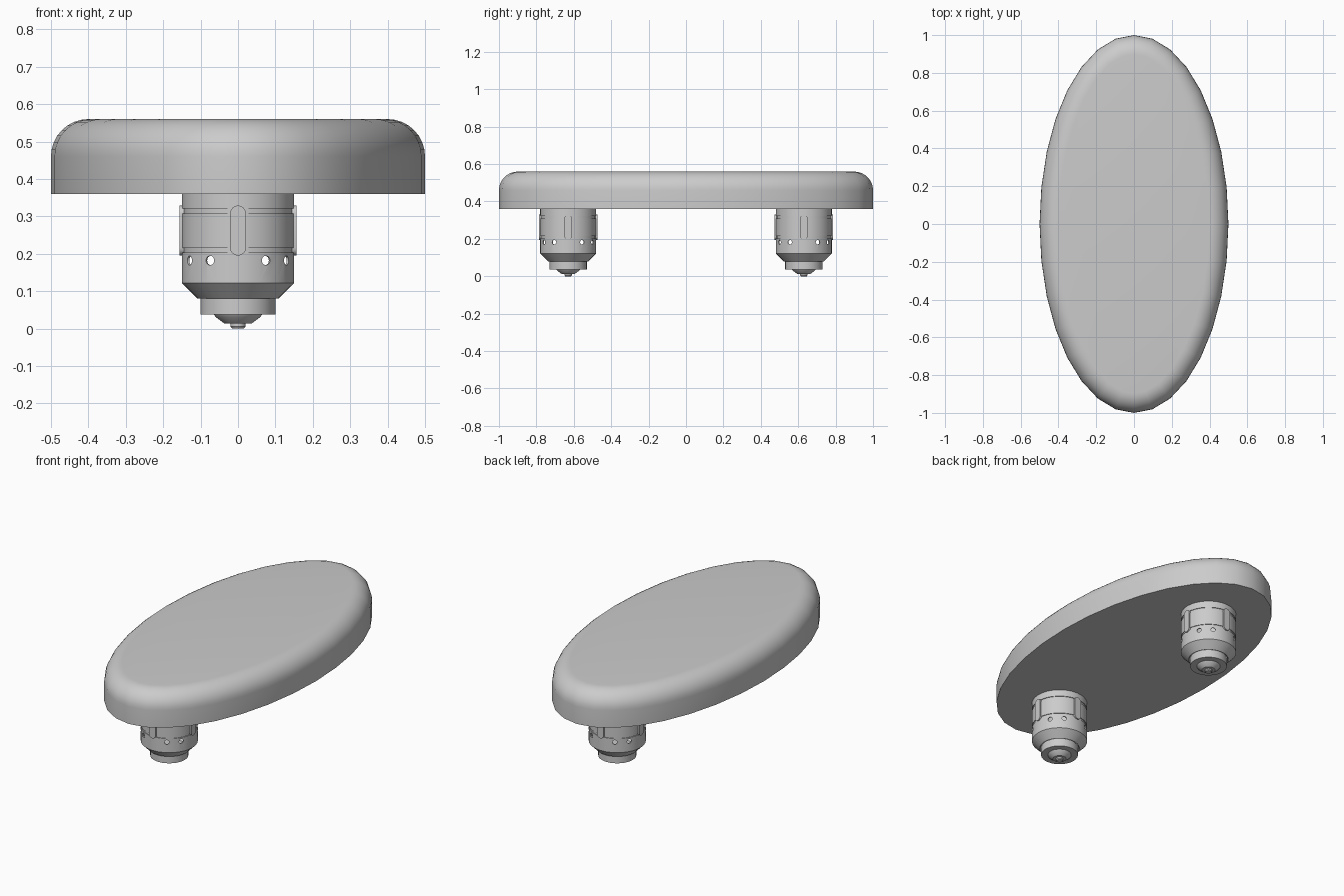
import bpy, bmesh
from math import cos, sin, pi, radians
from mathutils import Matrix

if "Cube" in bpy.data.objects:
    bpy.data.objects.remove(bpy.data.objects["Cube"], do_unlink=True)

# One plain grey for everything
grey = bpy.data.materials.new("plain grey")
grey.use_nodes = True
grey.diffuse_color = (0.6, 0.6, 0.6, 1)
grey.node_tree.nodes["Principled BSDF"].inputs["Base Color"].default_value = (0.6, 0.6, 0.6, 1)

LEG_Y = 0.63
LEG_R = 0.15


def finish(name, bm, smooth=True):
    bmesh.ops.recalc_face_normals(bm, faces=bm.faces)
    mesh = bpy.data.meshes.new(name)
    bm.to_mesh(mesh)
    bm.free()
    mesh.materials.append(grey)
    obj = bpy.data.objects.new(name, mesh)
    bpy.context.collection.objects.link(obj)
    bpy.ops.object.select_all(action="DESELECT")
    obj.select_set(True)
    bpy.context.view_layer.objects.active = obj
    if smooth:
        bpy.ops.object.shade_smooth_by_angle(angle=radians(32))
    return obj


def lathe(name, profile, y, closed=False, sides=32):
    """Spin (radius, height) points about a vertical axis at the given y."""
    bm = bmesh.new()
    rings = [[bm.verts.new((r * sin(2 * pi * i / sides), y - r * cos(2 * pi * i / sides), z))
              for i in range(sides)] for r, z in profile]
    pairs = list(zip(rings, rings[1:]))
    if closed:
        pairs.append((rings[-1], rings[0]))
    else:
        bm.faces.new(rings[0])
        bm.faces.new(rings[-1])
    for a, b in pairs:
        for i in range(sides):
            j = (i + 1) % sides
            bm.faces.new((a[i], a[j], b[j], b[i]))
    return finish(name, bm)


def apply_modifiers(obj):
    bpy.context.view_layer.objects.active = obj
    for mod in list(obj.modifiers):
        bpy.ops.object.modifier_apply(modifier=mod.name)


# Oval seat with a rounded upper rim
bm = bmesh.new()
bmesh.ops.create_cone(bm, cap_ends=True, segments=32, radius1=1, radius2=1, depth=0.2,
                      matrix=Matrix.Translation((0, 0, 0.46)) @ Matrix.Diagonal((0.5, 1, 1, 1)))
rim = [e for e in bm.edges if all(v.co.z > 0.5 for v in e.verts)]
bmesh.ops.bevel(bm, geom=rim, offset=0.1, offset_type="OFFSET", segments=8,
                profile=0.5, affect="EDGES", clamp_overlap=False)
finish("seat", bm)


def groove(low, high):
    return [(LEG_R, low), (LEG_R - 0.004, low), (LEG_R - 0.004, high), (LEG_R, high)]


def leg(side, y):
    # Thin hollow housing with two grooves
    wall = LEG_R - 0.006
    housing = lathe(side + "_leg_housing",
                    [(0.108, 0.08), (LEG_R, 0.122)] + groove(0.203, 0.215) + groove(0.308, 0.321)
                    + [(LEG_R, 0.36), (wall, 0.36), (wall, 0.125), (0.102, 0.083)], y, closed=True)

    # Paired round holes between the plates
    bm = bmesh.new()
    for quarter in range(4):
        for step in (30, 60):
            turn = Matrix.Rotation(radians(90 * quarter + step), 4, "Z")
            place = Matrix.Translation((0, y, 0.182)) @ turn @ Matrix.Translation((0, -LEG_R, 0))
            bmesh.ops.create_cone(bm, cap_ends=True, segments=16, radius1=0.0125, radius2=0.0125,
                                  depth=0.05, matrix=place @ Matrix.Rotation(pi / 2, 4, "X"))
    cutter = finish(side + "_hole_cutter", bm, smooth=False)
    cut = housing.modifiers.new("holes", "BOOLEAN")
    cut.object = cutter
    cut.solver = "EXACT"
    apply_modifiers(housing)
    bpy.data.objects.remove(cutter, do_unlink=True)

    # Lower collar, tapered foot and tip
    lathe(side + "_leg_collar", [(0.1, 0.084), (0.1, 0.037)], y)
    lathe(side + "_leg_foot", [(0.064, 0.037), (0.06, 0.031), (0.036, 0.013)], y)
    lathe(side + "_leg_tip", [(0.02, 0.014), (0.02, 0.005), (0.016, 0)], y, sides=16)

    # Four upright plates with rounded ends
    for quarter, label in enumerate(("front", "left", "back", "right")):
        bm = bmesh.new()
        half, reach = 0.021, 0.046
        outline = []
        for i in range(18):
            a = pi * i / 17 if i < 9 else pi * (i - 1) / 16
            a = pi * (i if i < 9 else i - 1) / 8
            z = half * sin(a) + (reach if i < 9 else -reach)
            outline.append(bm.verts.new((half * cos(a), -LEG_R + 0.005, 0.262 + z)))
        face = bm.faces.new(outline)
        made = bmesh.ops.extrude_face_region(bm, geom=[face])["geom"]
        bmesh.ops.translate(bm, vec=(0, -0.011, 0),
                            verts=[g for g in made if isinstance(g, bmesh.types.BMVert)])
        bmesh.ops.transform(bm, verts=bm.verts, matrix=Matrix.Translation((0, y, 0))
                            @ Matrix.Rotation(quarter * pi / 2, 4, "Z"))
        finish(f"{side}_leg_{label}_plate", bm)


leg("front", -LEG_Y)
leg("back", LEG_Y)
